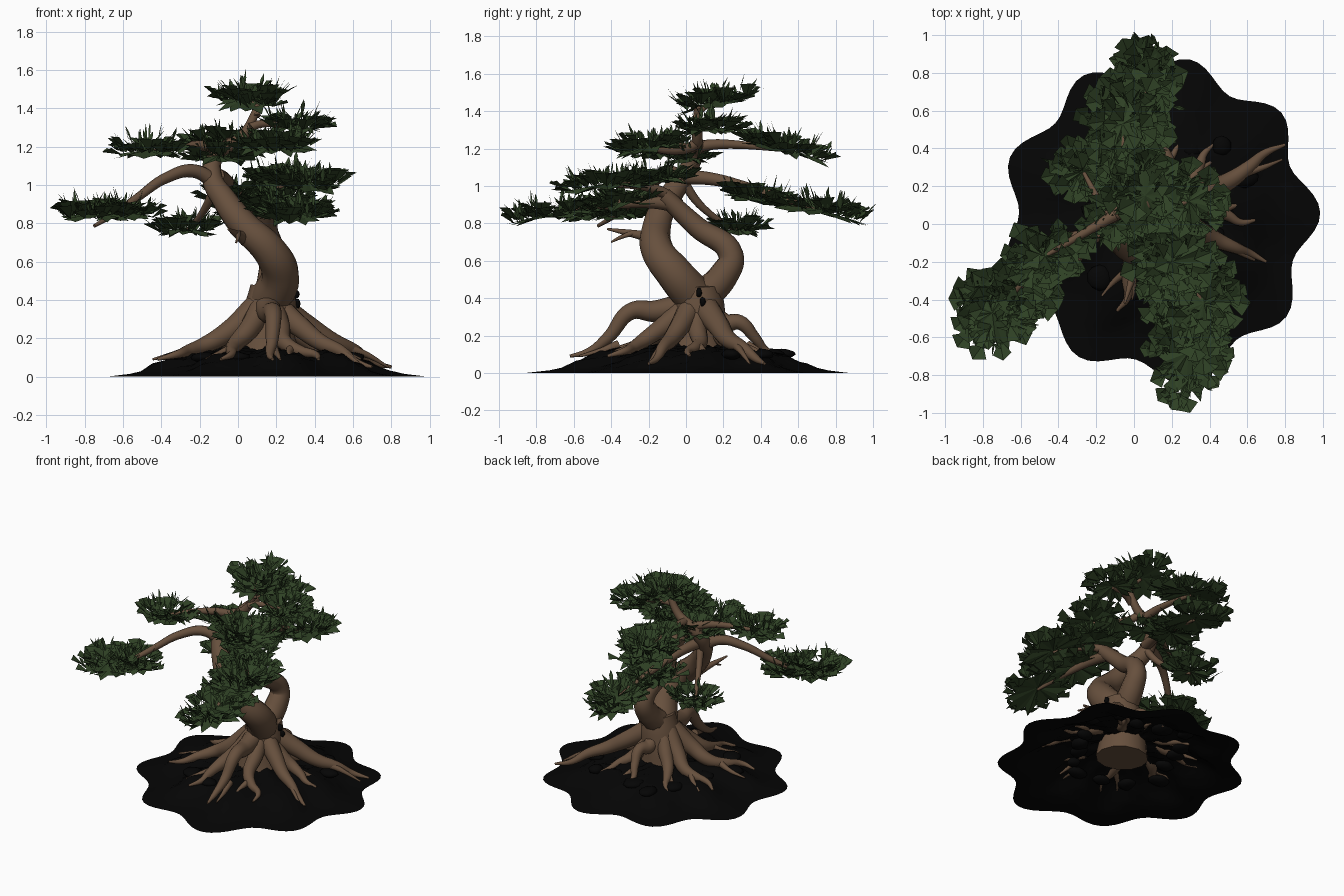
import bpy, bmesh, math, random
from mathutils import Vector

if "Cube" in bpy.data.objects:
    bpy.data.objects.remove(bpy.data.objects["Cube"])
random.seed(7)
R = random.uniform
TAU = 2 * math.pi


def material(name, rgb):
    m = bpy.data.materials.new(name)
    m.diffuse_color = (*rgb, 1)
    m.use_nodes = True
    m.node_tree.nodes["Principled BSDF"].inputs["Base Color"].default_value = m.diffuse_color
    return m


BARK = material("brown_bark", (0.135, 0.08, 0.047))
LEAF = material("dark_green_needles", (0.028, 0.053, 0.018))
SOIL = material("black_soil", (0.0015, 0.0015, 0.0015))
CENTRE = Vector((.15, .06, 0))


def finish(bm, name, mat, smooth):
    me = bpy.data.meshes.new(name)
    bm.to_mesh(me)
    bm.free()
    me.materials.append(mat)
    for p in me.polygons:
        p.use_smooth = smooth
    ob = bpy.data.objects.new(name, me)
    bpy.context.collection.objects.link(ob)


def limb(name, pts, r0, r1):
    """Smooth tube through a few points, tapering from r0 to r1."""
    cu = bpy.data.curves.new(name, 'CURVE')
    cu.dimensions = '3D'
    cu.bevel_depth = 1
    cu.bevel_resolution = 4
    cu.resolution_u = 8
    cu.use_fill_caps = True
    sp = cu.splines.new('BEZIER')
    sp.bezier_points.add(len(pts) - 1)
    for i, (b, p) in enumerate(zip(sp.bezier_points, pts)):
        b.co = p
        b.handle_left_type = b.handle_right_type = 'AUTO'
        b.radius = r0 + (r1 - r0) * i / (len(pts) - 1)
    cu.materials.append(BARK)
    ob = bpy.data.objects.new(name, cu)
    bpy.context.collection.objects.link(ob)
    bpy.ops.object.select_all(action='DESELECT')
    bpy.context.view_layer.objects.active = ob
    ob.select_set(True)
    bpy.ops.object.convert(target='MESH')
    bpy.ops.object.shade_smooth_by_angle(angle=math.radians(60))


# Soil mound: nine-lobed outline, thin flange and rough raised middle
SEG, RINGS = 108, 13
bm = bmesh.new()
rings = []
for j in range(RINGS):
    s = 1 - .07 * j
    q = max(0, min(1, (.86 - s) / .36))
    z = .1 * (1 - s) + .068 * q * q * (3 - 2 * q)
    ring = []
    for k in range(SEG):
        a = k * TAU / SEG
        r = s * (.797 + .055 * math.cos(9 * a) - .03 * math.cos(a - 1) + .06 * math.exp(-((a - 4.9) / .35) ** 2))
        bump = .018 * math.sin(k * .7 + s * 19) * math.sin(s * 23 + k * .23) if s < .75 else 0
        ring.append(bm.verts.new(CENTRE + Vector((r * math.cos(a), r * math.sin(a), z + bump))))
    rings.append(ring)
for a, b in zip(rings, rings[1:]):
    for k in range(SEG):
        bm.faces.new((a[k], a[(k + 1) % SEG], b[(k + 1) % SEG], b[k]))
bm.faces.new(rings[-1])
finish(bm, "soil_mound", SOIL, True)


def lump(name, c, sx, sy, sz):
    bm = bmesh.new()
    bmesh.ops.create_icosphere(bm, subdivisions=2, radius=1)
    for v in bm.verts:
        v.co = Vector(c) + Vector((v.co.x * sx, v.co.y * sy, v.co.z * sz)) * R(.9, 1.1)
    finish(bm, name, SOIL, True)


# Stones on the soil and dark knots in the trunk
for i in range(16):
    a, r = i * TAU / 16 + R(-.1, .1), R(.3, .5)
    lump("soil_stone", CENTRE + Vector((r * math.cos(a), r * math.sin(a), .1)), R(.04, .08), R(.04, .08), .03)
for i in range(3):
    lump("trunk_knot", (.3 + .005 * i, .07 + .02 * i, .43 - .05 * i), .022, .016, .026)

# Trunk: flared base, then two stems that part and meet again
limb("trunk_base", [(.15, .05, .04), (.15, .06, .2), (.17, .07, .36), (.18, .07, .47)], .18, .115)
limb("front_stem", [(.17, .05, .4), (.22, -.06, .53), (.17, -.15, .65), (.03, -.155, .79), (-.07, -.1, .92),
                    (-.135, -.02, 1.04), (-.11, .05, 1.16), (.02, .06, 1.25), (.11, .06, 1.42)], .112, .018)
limb("back_stem", [(.16, .08, .4), (.18, .2, .52), (.18, .24, .63), (.15, .06, .78), (.17, -.12, .95)], .09, .045)

# Roots: spread from the trunk base, each forking near its tip; two stand up in high arches
for ex, ey in [(.8, .42), (.7, -.2), (.64, .02), (.42, -.42), (.18, -.62), (-.09, -.46),
               (-.42, -.22), (-.38, .22), (-.14, .42), (.16, .5), (.42, .42)]:
    d = Vector((ex, ey, 0)) - CENTRE
    arch = .33 if ey < -.6 else .27 if ey > .45 else 0
    h = arch or R(.22, .26)
    r = .035 + .035 * d.length
    side = Vector((-d.y, d.x, 0)) * R(-.13, .13)
    far = .05 if ex > .65 else .09

    def at(t, z, k):
        return CENTRE + d * t + side * k + Vector((0, 0, z))
    limb("root", [at(.1, .36, 0), at(.33, h, .4), at(.52, arch or h * .7, 1), at(.7, .19 if arch else .135, .4),
                  at(.85, far + .025, -.5), at(1, far, 0)], r * 1.2, .008)
    limb("root_fork", [at(.62, .15, .8), at(.75, .12, 1.8), at(.93, far, 2.5)], r * .45, .006)


def blade(bm, base, yaw, pitch, length, half):
    """Folded kite-shaped leaf."""
    fwd = Vector((math.cos(yaw) * math.cos(pitch), math.sin(yaw) * math.cos(pitch), math.sin(pitch)))
    side = Vector((-math.sin(yaw), math.cos(yaw), 0)) * half
    mid = base + fwd * length * R(.45, .75)
    up = Vector((0, 0, half * .45))
    b, l, r, t = (bm.verts.new(v) for v in (base, mid + side + up, mid - side + up, base + fwd * length))
    bm.faces.new((b, t, l))
    bm.faces.new((b, r, t))


def pad(name, c, rx, ry, tilt):
    """Oval layer of needle tufts, tilted along y."""
    bm = bmesh.new()
    c = Vector(c) - Vector((0, 0, .015))

    def at(u, rad, lift=0):
        x, y = rx * rad * math.cos(u), ry * rad * math.sin(u)
        return c + Vector((x, y, y * tilt + .03 * (1 - rad * rad) + lift))
    # ragged base sheet
    n = 26
    rim = [bm.verts.new(at(k * TAU / n, R(.86, .97) if k % 2 else R(.65, .75), R(-.025, .005))) for k in range(n)]
    hub = bm.verts.new(at(0, 0))
    for k in range(n):
        bm.faces.new((hub, rim[k], rim[(k + 1) % n]))
    # broad tufts alternating with thin upright needles
    for i in range(2 * int(600 * rx * ry) + 40):
        p = at(R(0, TAU), math.sqrt(R(0, .66)), R(-.015, .01))
        out = math.atan2(p.y - c.y, p.x - c.x) + R(-1.2, 1.2)
        if i % 2:
            blade(bm, p, out, R(.05, .75), R(.09, .13), R(.04, .07))
        else:
            blade(bm, p, out, R(.5, 1.4), R(.08, .15), R(.005, .014))
    finish(bm, name + "_needle_pad", LEAF, False)


def bough(name, start, end, hump, r, rx, ry, tilt, inner=0, dip=0):
    """Arched branch with a pad at its end, and perhaps a smaller pad further in."""
    a, b = Vector(start), Vector(end)
    limb(name + "_branch", [a.lerp(b, t) + Vector((0, dip * math.sin(math.pi * min(t, 1)),
                            hump * math.sin(math.pi * min(t, 1) ** .75) - dip * 1.1 * math.sin(math.pi * max(0, t - .3))))
                            for t in (0, .2, .42, .65, .85, 1)], r, .009)
    pad(name, b, rx, ry, tilt)
    if inner:
        p = b.lerp(a, inner)
        p.z = b.z + (p.y - b.y) * tilt
        pad(name + "_inner", p, rx * .9, ry * .7, tilt)


# Branches with needle pads: start, pad centre, arch, thickness, pad radii, tilt
bough("front_low", (.15, -.05, .9), (.29, -.68, .85), .03, .042, .2, .31, .16, .52)
bough("front_mid", (.13, -.04, .9), (.37, -.42, 1.0), .05, .035, .19, .29, .1, .65)
bough("left_low", (-.1, -.02, 1.0), (-.75, -.47, .84), .13, .042, .2, .22, .03, .24, .06)
bough("left_high", (-.08, .06, 1.18), (-.47, -.17, 1.17), .03, .033, .2, .15, 0)
bough("back_low", (-.11, 0, 1.05), (.07, .72, .86), .03, .04, .18, .28, -.2, .47)
bough("back_high", (-.04, .06, 1.21), (-.06, .53, 1.19), .02, .032, .23, .27, -.25)
bough("back_hanging", (-.12, 0, 1.0), (-.27, .28, .76), -.04, .026, .17, .13, 0)
bough("right_high", (-.01, .06, 1.23), (.2, -.2, 1.2), -.03, .03, .23, .2, .18)
bough("right_top", (.06, .04, 1.3), (.29, .12, 1.3), .02, .024, .16, .17, .05)
bough("top", (.1, .05, 1.36), (.06, .15, 1.44), .02, .02, .19, .22, .18)
pad("centre_high", (-.1, 0, 1.14), .16, .13, 0)

# Bare dead branch on the front
limb("dead_branch", [(.04, -.16, .72), (0, -.26, .74), (-.05, -.42, .77)], .04, .006)
limb("dead_twig", [(0, -.28, .75), (0, -.35, .725), (-.01, -.4, .7)], .015, .005)
